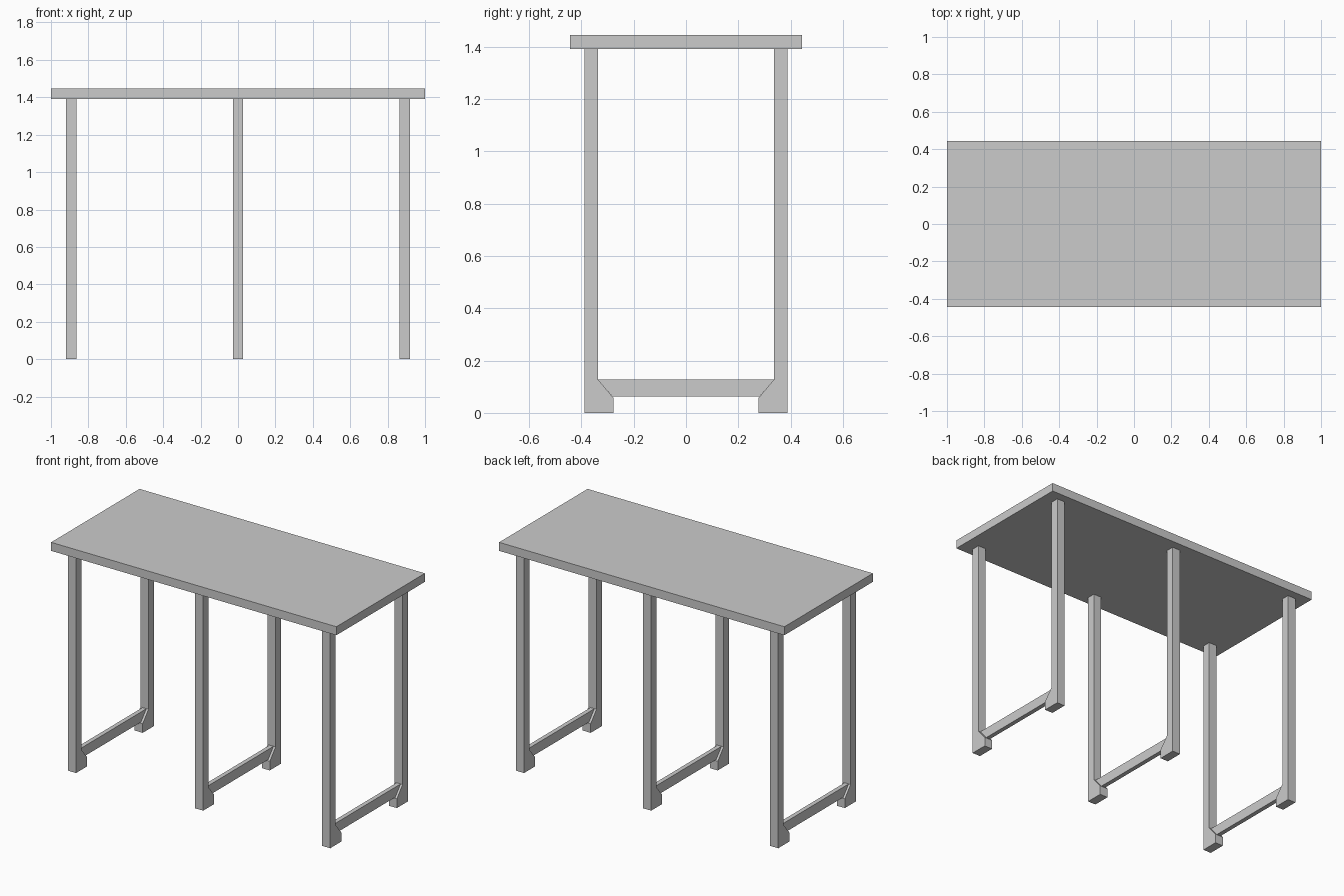
import bpy, bmesh

if "Cube" in bpy.data.objects:
    bpy.data.objects.remove(bpy.data.objects["Cube"])

LEG_W = 0.056      # leg width along x
BAR_W = 0.028      # crossbar is thinner than the legs


def prism(name, profile, x, width):
    """Extrude a (y, z) outline along x, centred on the given x."""
    bm = bmesh.new()
    verts = [bm.verts.new((x - width / 2, y, z)) for y, z in profile]
    face = bm.faces.new(verts)
    ext = bmesh.ops.extrude_face_region(bm, geom=[face])
    moved = [g for g in ext["geom"] if isinstance(g, bmesh.types.BMVert)]
    bmesh.ops.translate(bm, vec=(width, 0, 0), verts=moved)
    bmesh.ops.recalc_face_normals(bm, faces=bm.faces)
    mesh = bpy.data.meshes.new(name)
    bm.to_mesh(mesh)
    bm.free()
    obj = bpy.data.objects.new(name, mesh)
    bpy.context.collection.objects.link(obj)
    return obj


def rect(y0, y1, z0, z1):
    return [(y0, z0), (y1, z0), (y1, z1), (y0, z1)]


# Table top
prism("table_top", rect(-0.443, 0.443, 1.392, 1.446), 0, 2.0)

# Leg outline with a foot that tapers up into the post
leg = [(0.389, 0), (0.389, 1.392), (0.336, 1.392),
       (0.336, 0.127), (0.278, 0.058), (0.278, 0)]

# Three frames: two legs joined by a low crossbar
for label, x in (("left", -0.891), ("middle", 0), ("right", 0.891)):
    for side, s in (("front", -1), ("back", 1)):
        prism(f"{side}_{label}_leg", [(s * y, z) for y, z in leg], x, LEG_W)
    bar = [(-0.282, 0.063), (0.282, 0.063), (0.336, 0.127), (-0.336, 0.127)]
    prism(f"{label}_crossbar", bar, x, BAR_W)
